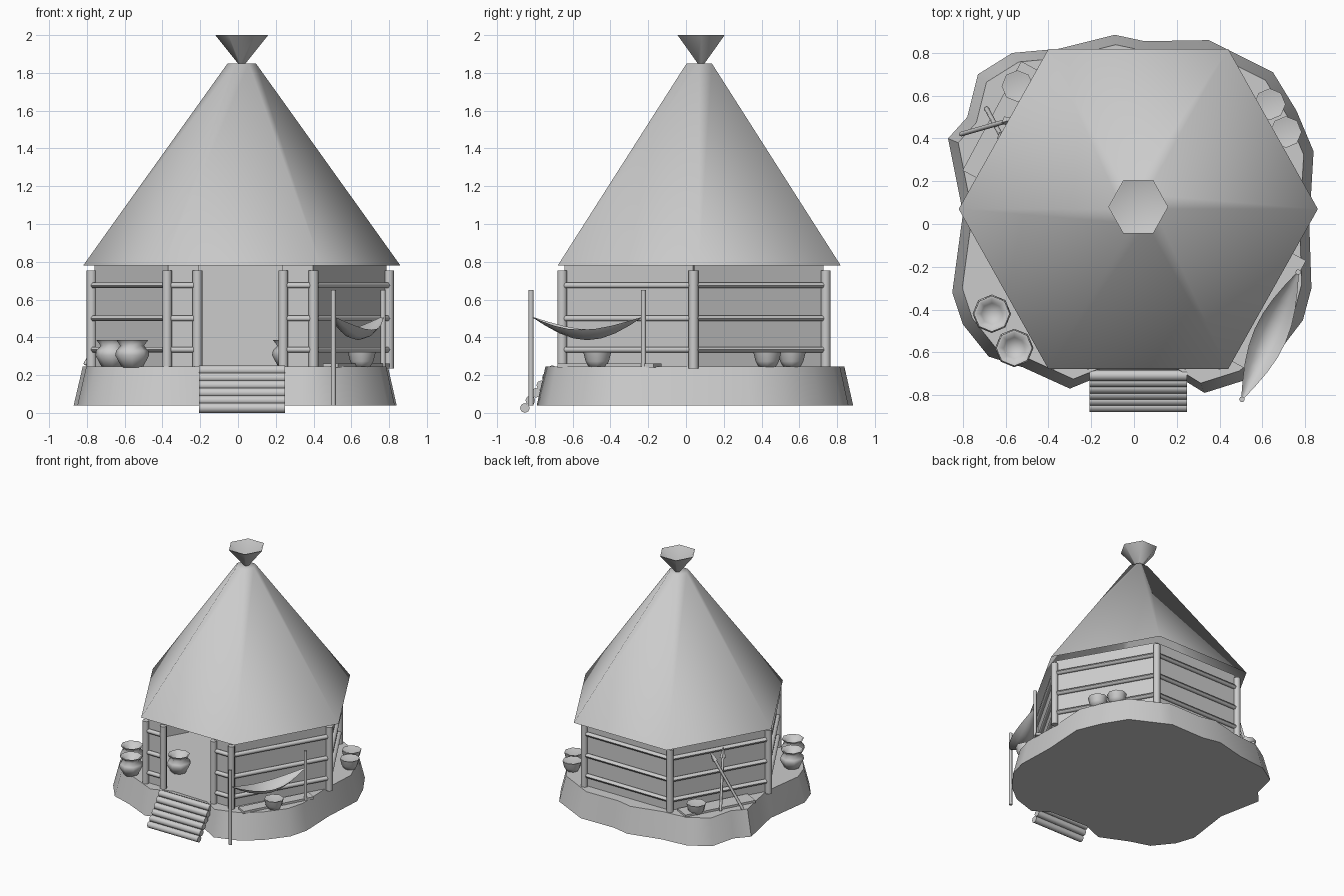
import bpy, math
from math import cos, sin, pi
from mathutils import Vector

if "Cube" in bpy.data.objects:
    bpy.data.objects.remove(bpy.data.objects["Cube"])


def make(name, verts, faces, angle=40):
    me = bpy.data.meshes.new(name)
    me.from_pydata([tuple(v) for v in verts], [], faces)
    me.update()
    me.shade_smooth()
    me.set_sharp_from_angle(angle=math.radians(angle))
    ob = bpy.data.objects.new(name, me)
    bpy.context.collection.objects.link(ob)
    return ob


def lathe(name, loc, profile, sides=8, sy=1.0, angle=80):
    """Revolve (radius, z) points around z; zero radius becomes a pole."""
    verts, faces, rings = [], [], []
    for r, z in profile:
        n = 1 if r == 0 else sides
        rings.append([len(verts) + i for i in range(n)])
        verts += [Vector(loc) + Vector((r * cos(2 * pi * i / sides), sy * r * sin(2 * pi * i / sides), z))
                  for i in range(n)]
    for a, b in zip(rings, rings[1:]):
        for i in range(sides):
            f = [a[i % len(a)], a[(i + 1) % sides % len(a)], b[(i + 1) % sides % len(b)], b[i % len(b)]]
            faces.append(list(dict.fromkeys(f)))
    return make(name, verts, faces, angle)


def rod(name, p, q, r, sides=8, r2=None):
    p, q = Vector(p), Vector(q)
    ob = lathe(name, (0, 0, 0), [(0, 0), (r, 0), (r if r2 is None else r2, (q - p).length), (0, (q - p).length)], sides, angle=60)
    ob.location = p
    ob.rotation_mode = 'QUATERNION'
    ob.rotation_quaternion = (q - p).to_track_quat('Z', 'Y')
    return ob


def slab(name, p, q, width, z0, z1):
    """Upright-sided box along the line p-q in plan."""
    p, q = Vector(p), Vector(q)
    d = (q - p).normalized()
    n = Vector((-d.y, d.x)) * width / 2
    plan = [p - n, q - n, q + n, p + n]
    return make(name, [(v.x, v.y, z) for z in (z0, z1) for v in plan],
                [(3, 2, 1, 0), (4, 5, 6, 7)] + [(i, (i + 1) % 4, 4 + (i + 1) % 4, 4 + i) for i in range(4)])


# earth platform with an uneven outline
outline = [(-.87, .40), (-.80, .05), (-.85, -.32), (-.80, -.47), (-.68, -.62), (-.52, -.67), (-.30, -.77),
           (-.13, -.70), (.2, -.71), (.33, -.79), (.52, -.73), (.66, -.62), (.79, -.45), (.83, -.30),
           (.82, .0), (.84, .34), (.76, .53), (.65, .71), (.43, .82), (.35, .86), (.05, .855), (-.09, .885),
           (-.35, .82), (-.57, .80), (-.73, .70), (-.78, .50)]
n = len(outline)
make("platform", [(x, y, .04) for x, y in outline] +
     [(x * .945, .04 + (y - .04) * .945, .245) for x, y in outline],
     [list(range(n))[::-1], list(range(n, 2 * n))] +
     [(i, (i + 1) % n, n + (i + 1) % n, n + i) for i in range(n)], 50)

# thatched roof and topknot
lathe("roof", (.02, .07, 0), [(.84, .78), (.075, 1.85), (0, 1.85)], 6, 1.03, 70)
lathe("roof_topknot", (.02, .08, 0), [(0, 1.83), (.02, 1.85), (.14, 2.0), (.132, 2.0), (0, 1.86)], 6, 1.03, 70)

# walls, corner posts, door posts and rails
corners = [(.40, -.655), (.80, .04), (.40, .74), (-.375, .74), (-.775, .04), (-.375, -.655)]
door_l, door_r = (-.215, -.655), (.24, -.655)
spans = list(zip(corners, corners[1:])) + [(corners[5], door_l), (door_r, corners[0])]
mid = Vector((.0125, .04))
for i, (a, b) in enumerate(spans):
    a, b = Vector(a), Vector(b)
    inward = lambda v, k: mid + (v - mid) * k
    slab(f"wall_{i}", inward(a, .972), inward(b, .972), .016, .24, .785)
    d = (b - a).normalized() * .02
    for j, z in enumerate((.335, .5, .675)):
        rod(f"rail_{i}_{j}", (*(a + d), z), (*(b - d), z), .017, 6)
for i, (x, y) in enumerate(corners + [door_l, door_r]):
    rod(f"post_{i}", (x, y, .235), (x, y, .755), .026)

# log steps
for i in range(6):
    y, z = -.853 + .029 * i, .026 + .04 * i
    rod(f"step_log_{i}", (-.207, y, z), (.248, y, z), .026)

# hammock poles and sagging cloth
pa, pb = Vector((.505, -.82, .51)), Vector((.768, -.225, .51))
rod("hammock_pole_front", (pa.x, pa.y, .04), (pa.x, pa.y, .65), .013)
rod("hammock_pole_back", (pb.x, pb.y, .24), (pb.x, pb.y, .65), .013)
side = Vector((pb.y - pa.y, pa.x - pb.x, 0)).normalized()
verts, faces = [], []
for i in range(9):
    t = i / 8
    s = sin(pi * t)
    for k in (-1, -.5, 0, .5, 1):
        verts.append(pa.lerp(pb, t) + side * k * (.004 + .075 * s) - Vector((0, 0, s * (.125 - .055 * k * k))))
for i in range(8):
    for k in range(4):
        v = i * 5 + k
        faces.append((v, v + 1, v + 6, v + 5))
make("hammock", verts, faces)

# mats along the walls
slab("mat_right", (.49, -.66), (.765, -.15), .09, .24, .262)
slab("mat_left", (-.745, .22), (-.47, .73), .13, .24, .262)

# bowls and tall jars
bowl = [(0, 0), (.045, 0), (.062, .03), (.074, .08), (.066, .08), (0, .045)]
for i, (x, y) in enumerate([(.655, -.47), (.635, .56), (.71, .43), (-.545, .645)]):
    lathe(f"bowl_{i}", (x, y, .243), bowl)
jar = [(0, 0), (.055, 0), (.09, .065), (.085, .09), (.062, .115), (.084, .145), (.072, .145), (.05, .115), (0, .09)]
for i, (x, y) in enumerate([(-.665, -.42), (-.56, -.58), (.27, -.33), (-.29, -.35)]):
    lathe(f"jar_{i}", (x, y, .24), jar)

# spears leaning on the back left wall
for i, (p, q) in enumerate([((-.81, .42, .255), (-.60, .48, .62)), ((-.69, .54, .255), (-.62, .41, .62))]):
    p, q = Vector(p), Vector(q)
    d = (q - p).normalized()
    rod(f"spear_shaft_{i}", p, q, .011, 6)
    rod(f"spear_head_{i}", q, q + d * .08, .024, 4, .002)
